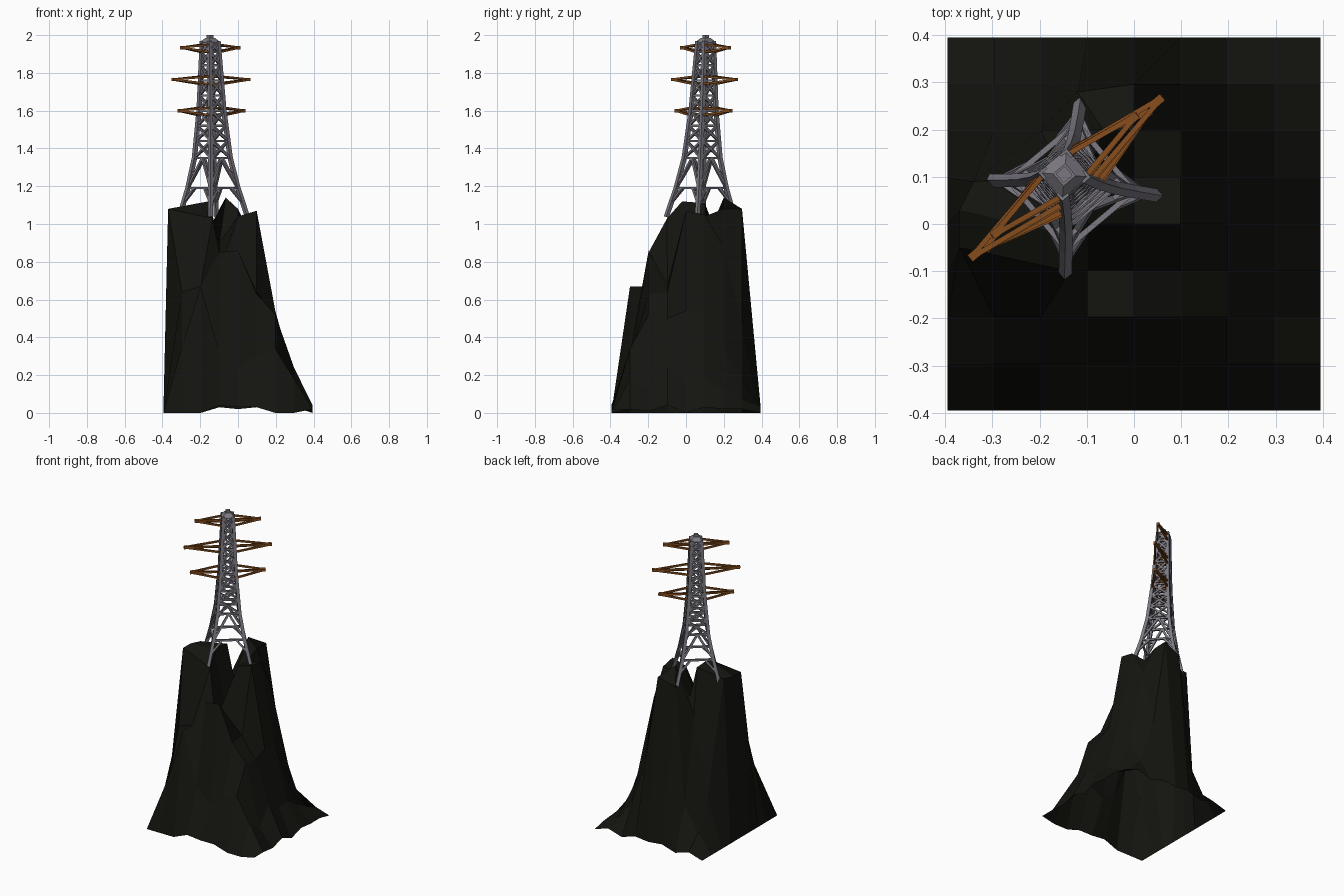
import bpy, bmesh, math
from mathutils import Vector, Matrix

if "Cube" in bpy.data.objects:
    bpy.data.objects.remove(bpy.data.objects["Cube"])


def material(name, rgb):
    m = bpy.data.materials.new(name)
    m.diffuse_color = (*rgb, 1)
    m.use_nodes = True
    m.node_tree.nodes["Principled BSDF"].inputs["Base Color"].default_value = m.diffuse_color
    return m


def finish(bm, name, mat):
    bmesh.ops.recalc_face_normals(bm, faces=bm.faces)
    me = bpy.data.meshes.new(name)
    bm.to_mesh(me)
    bm.free()
    me.materials.append(mat)
    ob = bpy.data.objects.new(name, me)
    bpy.context.collection.objects.link(ob)
    return ob


ANGLE = math.radians(40)
DIR = Vector((math.cos(ANGLE), math.sin(ANGLE), 0))


def beam(bm, a, b, w, ext=0.0):
    # Square bar whose sides follow the tower faces where possible
    a, b = Vector(a), Vector(b)
    d = b - a
    z = d.normalized()
    ref = DIR if abs(z.dot(DIR)) < .75 else Vector((0, 0, 1))
    y = z.cross(ref).normalized()
    rot = Matrix((y.cross(z), y, z)).transposed().to_4x4()
    m = Matrix.Translation((a + b) / 2) @ rot @ Matrix.Diagonal((w, w, d.length + ext, 1))
    bmesh.ops.create_cube(bm, size=1, matrix=m)


rock = material("rock", (0.007, 0.007, 0.005))
steel = material("steel", (0.20, 0.19, 0.22))
rust = material("rust", (0.24, 0.075, 0.012))

# Crag: 9 x 9 height grid in hundredths, rows from front to back
rows = [
    [0, 0, 0, 4, 3, 3, 0, 0, 2],
    [0, 35, 67, 32, 24, 30, 34, 18, 2],
    [0, 64, 67, 85, 86, 63, 52, 12, 1],
    [0, 108, 103, 68, 68, 64, 50, 24, 4],
    [0, 108, 112, 76, 104, 107, 54, 18, 0],
    [0, 108, 111, 90, 104, 105, 54, 18, 3],
    [0, 32, 85, 114, 108, 88, 35, 12, 2],
    [0, 12, 28, 104, 108, 47, 18, 7, 2],
    [0, 3, 0, 3, 2, 3, 0, 3, 0],
]
# Grid points pulled sideways to form the ledges under the feet
moved = {(1, 3): (-.37, -.05), (2, 3): (-.135, -.1), (1, 4): (-.37, .03),
         (2, 4): (-.155, -.02), (1, 5): (-.34, .09), (2, 5): (-.15, .1),
         (3, 6): (-.065, .2), (3, 7): (-.12, .28)}
bm = bmesh.new()
grid = []
for j, row in enumerate(rows):
    line = []
    for i, h in enumerate(row):
        x, y = moved.get((i, j), ((i - 4) * .0988, (j - 4) * .0988))
        line.append(bm.verts.new((x, y, h / 100)))
    grid.append(line)
for j in range(8):
    for i in range(8):
        bm.faces.new((grid[j][i], grid[j][i + 1], grid[j + 1][i + 1], grid[j + 1][i]))
finish(bm, "rocky_crag", rock)

# Tower frame: slightly leaning axis and a concave taper
PROFILE = [(1.04, .18), (1.19, .133), (1.35, .095), (1.6, .066), (1.965, .042)]


def radius(z):
    for (z0, r0), (z1, r1) in zip(PROFILE, PROFILE[1:]):
        if z <= z1:
            return r0 + (r1 - r0) * (z - z0) / (z1 - z0)
    return PROFILE[-1][1]


def axis(z):
    t = (z - 1.04) / .96
    return Vector((-.13 - .018 * t, .076 + .029 * t, z))


def corner(k, z):
    a = ANGLE + math.radians(45 + 90 * k)
    return axis(z) + radius(z) * Vector((math.cos(a), math.sin(a), 0))


# Four legs
bm = bmesh.new()
for k in range(4):
    for (z0, _), (z1, _) in zip(PROFILE, PROFILE[1:]):
        beam(bm, corner(k, z0), corner(k, z1), .02, .006)
finish(bm, "tower_legs", steel)

# Lattice bracing on each face
bm = bmesh.new()
levels = [1.35, 1.44, 1.52, 1.6, 1.68, 1.76, 1.84, 1.91, 1.96]
for k in range(4):
    n = (k + 1) % 4
    for z in [1.19] + levels:
        beam(bm, corner(k, z), corner(n, z), .012)
    mid = (corner(k, 1.35) + corner(n, 1.35)) / 2
    for p, q in ((k, n), (n, k)):
        beam(bm, corner(p, 1.19), mid, .013)
        beam(bm, corner(p, 1.11), corner(p, 1.19).lerp(corner(q, 1.19), .27), .012)
        beam(bm, corner(p, 1.27), corner(p, 1.19).lerp(mid, .5), .01)
        for z0, z1 in zip(levels, levels[1:]):
            beam(bm, corner(p, z0), corner(q, z1), .011)
finish(bm, "tower_lattice", steel)

# Cap and knob
bm = bmesh.new()
for z, depth, r1, r2 in ((1.974, .024, .056, .024), (1.991, .018, .018, .018)):
    m = Matrix.Translation(axis(z)) @ Matrix.Rotation(ANGLE + math.pi / 4, 4, 'Z')
    bmesh.ops.create_cone(bm, cap_ends=True, segments=4, radius1=r1, radius2=r2, depth=depth, matrix=m)
finish(bm, "tower_cap", steel)

# Three double crossarms
for name, z, half in (("lower", 1.6, .228), ("middle", 1.765, .266), ("upper", 1.934, .2)):
    bm = bmesh.new()
    for s, pair in ((1, (3, 0)), (-1, (1, 2))):
        tip = axis(z) + DIR * s * half
        chords = []
        for k in pair:
            top, low = corner(k, z + .016), corner(k, z - .024)
            beam(bm, top, tip, .011)
            beam(bm, low, tip, .011)
            beam(bm, top, low, .010)
            chords.append((top, low))
        for t in (0, 1):
            beam(bm, chords[0][t], chords[1][t], .009)
        beam(bm, tip - DIR * s * .02, tip, .018)
    finish(bm, name + "_crossarms", rust)
